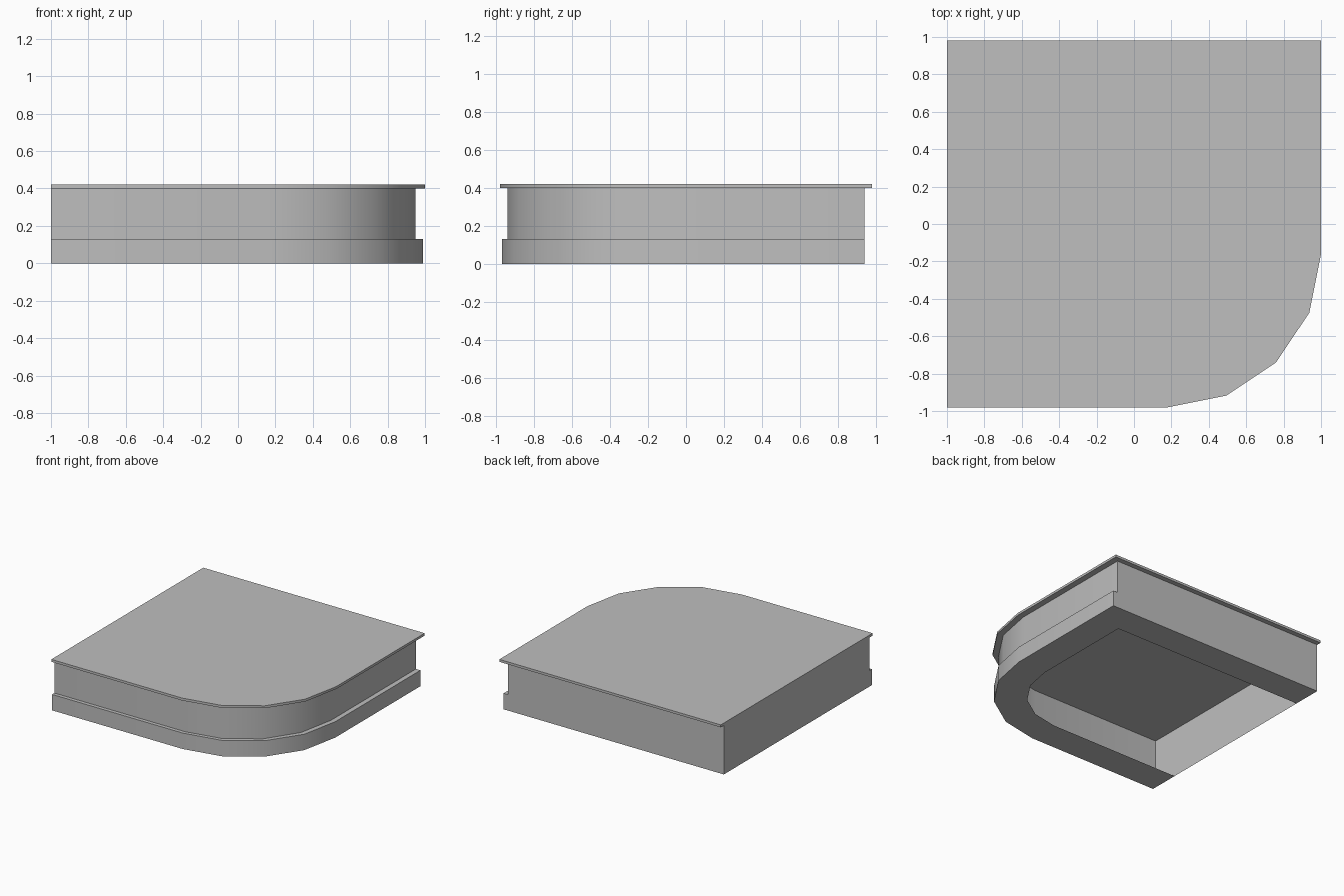
import bpy, bmesh
from math import sin, cos, pi

cube = bpy.data.objects.get("Cube")
if cube:
    bpy.data.objects.remove(cube, do_unlink=True)

grey = bpy.data.materials.new("plain_grey")
grey.use_nodes = True
colour = (0.52, 0.52, 0.52, 1)
grey.diffuse_color = colour
grey.node_tree.nodes["Principled BSDF"].inputs["Base Color"].default_value = colour

CX, CY, STEPS = 0.18, -0.16, 4   # centre and segments of the rounded corner


def outline(right, front, back, z):
    """Square plan with one rounded corner, anticlockwise from above."""
    pts = [(-1, back), (-1, front)]
    for i in range(STEPS + 1):
        a = i * pi / 2 / STEPS
        pts.append((CX + (right - CX) * sin(a), CY + (front - CY) * cos(a)))
    pts.append((right, back))
    return [(x, y, z) for x, y in pts]


def loft(name, rings, capped):
    bm = bmesh.new()
    loops = [[bm.verts.new(p) for p in ring] for ring in rings]
    n = len(loops[0])
    for low, high in zip(loops, loops[1:]):
        for i in range(n):
            j = (i + 1) % n
            bm.faces.new((low[i], low[j], high[j], high[i]))
    if capped:
        bm.faces.new(loops[0][::-1])
        bm.faces.new(loops[-1])
    # Flush sides have no ledge, so drop their empty faces
    flat = [f for f in bm.faces if f.calc_area() < 1e-5]
    bmesh.ops.delete(bm, geom=flat, context='FACES')
    mesh = bpy.data.meshes.new(name)
    bm.to_mesh(mesh)
    bm.free()
    mesh.materials.append(grey)
    ob = bpy.data.objects.new(name, mesh)
    bpy.context.collection.objects.link(ob)
    bpy.ops.object.select_all(action='DESELECT')
    ob.select_set(True)
    bpy.context.view_layer.objects.active = ob
    bpy.ops.object.shade_smooth_by_angle(angle=pi / 6)
    return ob


# Hollow cabinet shell: bottom rim, plinth, ledge and recessed wall
loft("cabinet_shell", [
    outline(0.74, -0.72, 0.70, 0),
    outline(0.99, -0.97, 0.94, 0),
    outline(0.99, -0.97, 0.94, 0.13),
    outline(0.95, -0.94, 0.94, 0.13),
    outline(0.95, -0.94, 0.94, 0.40),
], False)

# Thin overhanging top slab
loft("top_slab", [outline(1, -0.98, 0.98, z) for z in (0.40, 0.42)], True)
